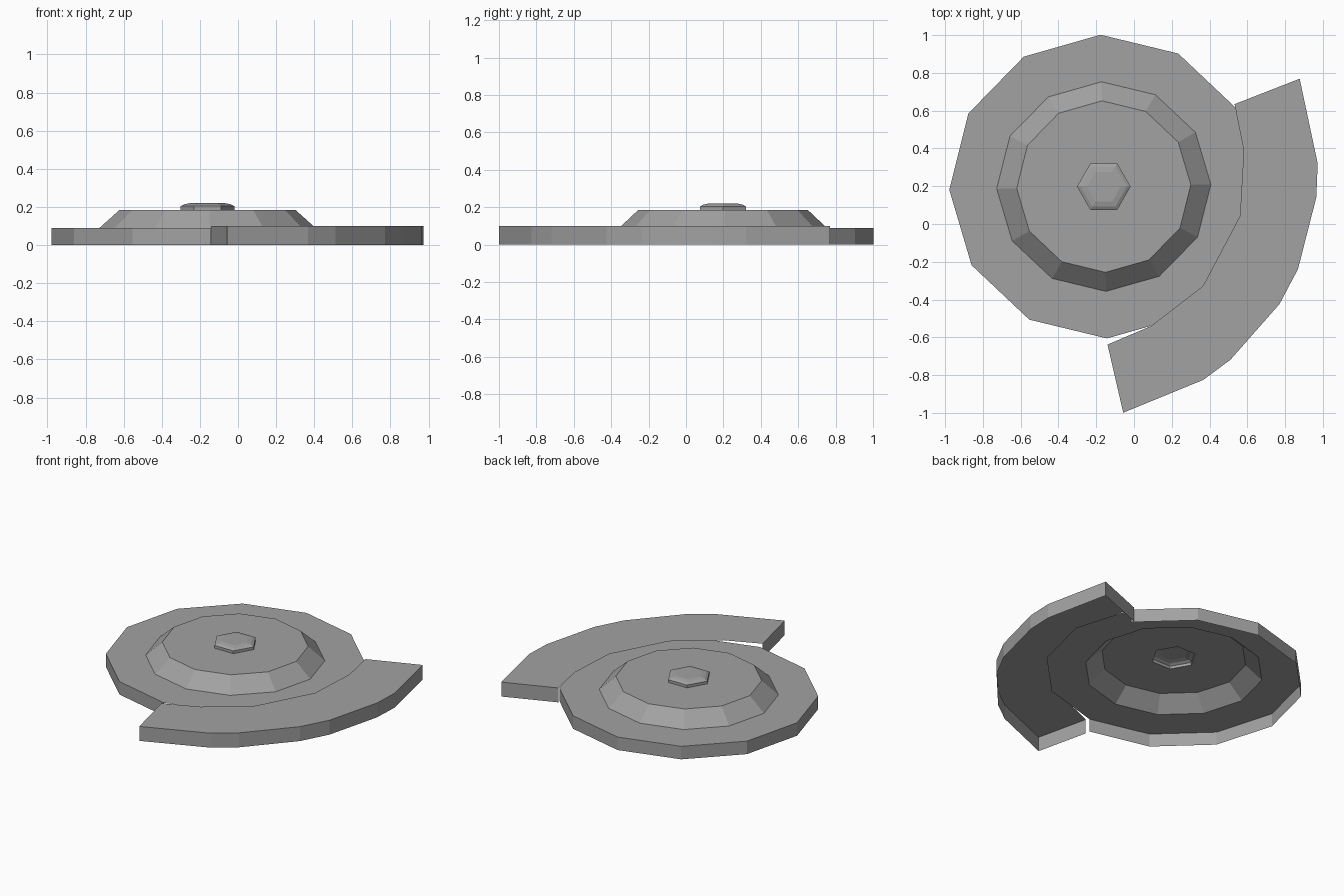
import bpy, bmesh, math
from mathutils import Vector

cube = bpy.data.objects.get("Cube")
if cube:
    bpy.data.objects.remove(cube, do_unlink=True)

grey = bpy.data.materials.new("steel_grey")
grey.use_nodes = True
COLOUR = (0.36, 0.36, 0.36, 1)
grey.diffuse_color = COLOUR
grey.node_tree.nodes["Principled BSDF"].inputs["Base Color"].default_value = COLOUR

CENTRE = Vector((-0.16, 0.198, 0))


def finish(bm, name):
    mesh = bpy.data.meshes.new(name)
    bm.to_mesh(mesh)
    bm.free()
    mesh.materials.append(grey)
    obj = bpy.data.objects.new(name, mesh)
    bpy.context.collection.objects.link(obj)
    return obj


def ring(bm, sides, rx, ry, z, turn):
    angles = [2 * math.pi * i / sides + math.radians(turn) for i in range(sides)]
    return [bm.verts.new(CENTRE + Vector((rx * math.cos(a), ry * math.sin(a), z)))
            for a in angles]


def band(bm, low, high, steps=None):
    n = len(low)
    for i in steps or range(n):
        j = (i + 1) % n
        bm.faces.new((low[i], low[j], high[j], high[i]))


# Disc: open-bottomed shell whose rim stops where the caliper covers it
bm = bmesh.new()
foot = ring(bm, 12, 0.818, 0.804, 0, 1.2)
edge = ring(bm, 12, 0.818, 0.804, 0.09, 1.2)
hat_base = ring(bm, 12, 0.567, 0.555, 0.09, 1.2)
hat_top = ring(bm, 12, 0.461, 0.454, 0.185, 1.2)
hole = ring(bm, 6, 0.142, 0.142, 0.185, 0)
band(bm, foot, edge, range(1, 9))
band(bm, edge, hat_base)
band(bm, hat_base, hat_top)
for j in range(6):
    a, b, c = (hat_top[(2 * j + k) % 12] for k in range(3))
    bm.faces.new((a, b, hole[j]))
    bm.faces.new((b, c, hole[(j + 1) % 6], hole[j]))
bmesh.ops.delete(bm, geom=[v for v in bm.verts if not v.link_faces], context='VERTS')
finish(bm, "brake_disc")

# Hub cap: hollow six-sided dome
bm = bmesh.new()
dome = [ring(bm, 6, r, r, z, 0) for r, z in
        ((0.142, 0.185), (0.142, 0.204), (0.122, 0.214), (0.09, 0.22))]
for low, high in zip(dome, dome[1:]):
    band(bm, low, high)
bm.faces.new(dome[-1])
finish(bm, "hub_cap")

# Caliper: curved plate, symmetric about its own tilted axis
MIDDLE = Vector((0.41, -0.115, 0))
ACROSS = Vector((0.884, -0.467, 0))
ALONG = Vector((0.467, 0.884, 0))
HALF_OUTER = [(0.463, 0.105), (0.371, 0.487), (0.294, 0.648), (0, 1.0)]
HALF_INNER = [(0.06, 0.21), (-0.084, 0.525), (-0.242, 0.72)]


def both_ends(half):
    return [(u, -v) for u, v in reversed(half)] + half


def place(bm, points, z):
    return [bm.verts.new(MIDDLE + ACROSS * u + ALONG * v + Vector((0, 0, z)))
            for u, v in points]


bm = bmesh.new()
outer = place(bm, both_ends(HALF_OUTER), 0.1)
inner = place(bm, both_ends(HALF_INNER), 0.1)
bm.faces.new(outer + inner[::-1])
# Outer wall with the two end walls
tips = both_ends(HALF_OUTER + HALF_INNER[-1:])
low = place(bm, tips, 0)
high = [inner[0]] + outer + [inner[-1]]
band(bm, low, high, range(len(tips) - 1))
finish(bm, "caliper")
